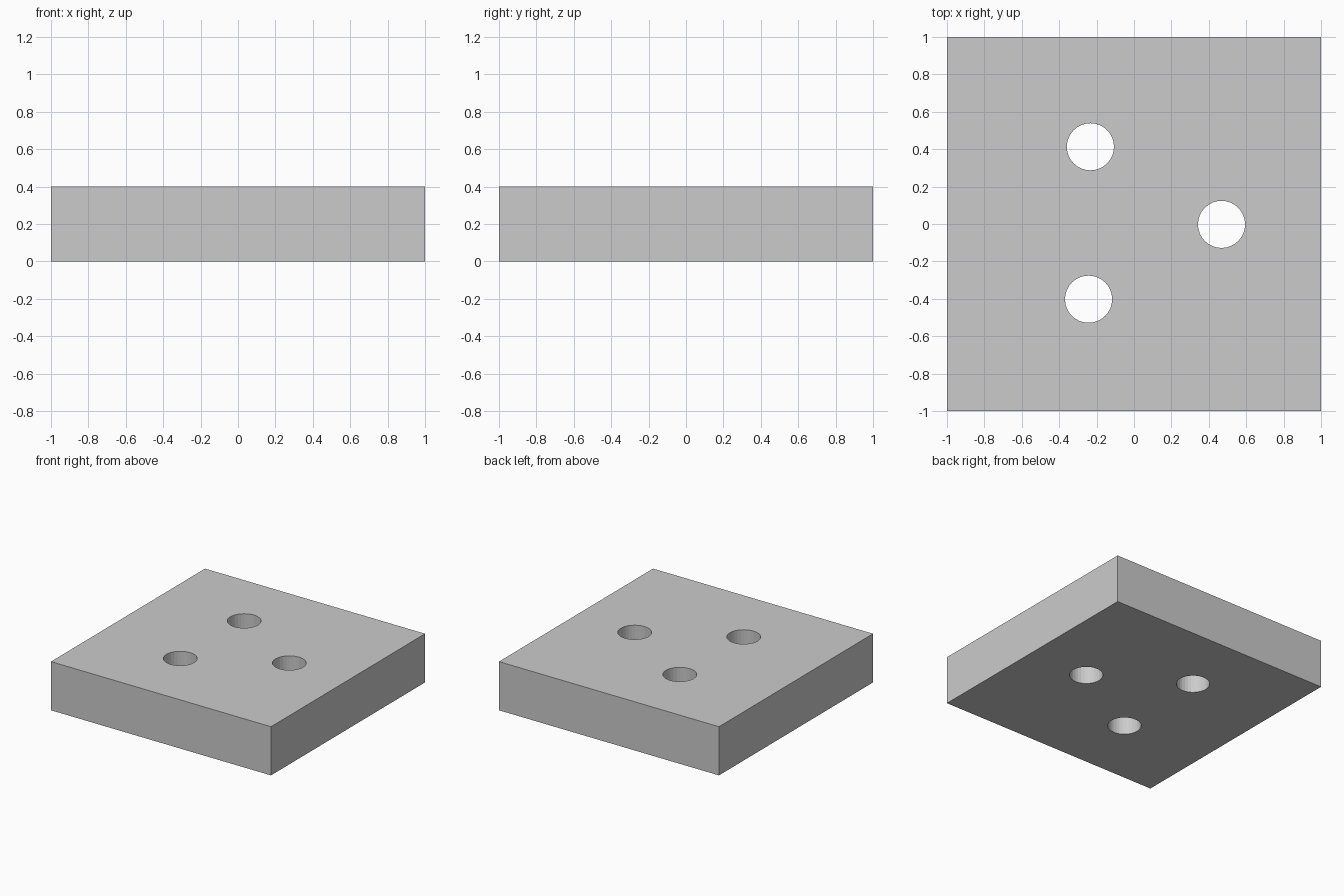
import bpy

if "Cube" in bpy.data.objects:
    bpy.data.objects.remove(bpy.data.objects["Cube"])

THICK = 0.40
HOLE_R = 0.126
HOLES = [(-0.233, 0.413), (0.468, -0.002), (-0.243, -0.402)]

# square plate
bpy.ops.mesh.primitive_cube_add(size=1, location=(0, 0, THICK / 2))
plate = bpy.context.object
plate.name = "plate"
plate.scale = (2, 2, THICK)
bpy.ops.object.transform_apply(location=False, rotation=False, scale=True)

# three round through holes
for i, (x, y) in enumerate(HOLES):
    bpy.ops.mesh.primitive_cylinder_add(vertices=32, radius=HOLE_R, depth=THICK * 2,
                                        location=(x, y, THICK / 2))
    cutter = bpy.context.object
    cutter.name = f"hole_cutter_{i + 1}"
    cutter.hide_render = True
    cutter.display_type = 'WIRE'
    cut = plate.modifiers.new(f"hole_{i + 1}", 'BOOLEAN')
    cut.operation = 'DIFFERENCE'
    cut.solver = 'EXACT'
    cut.object = cutter
